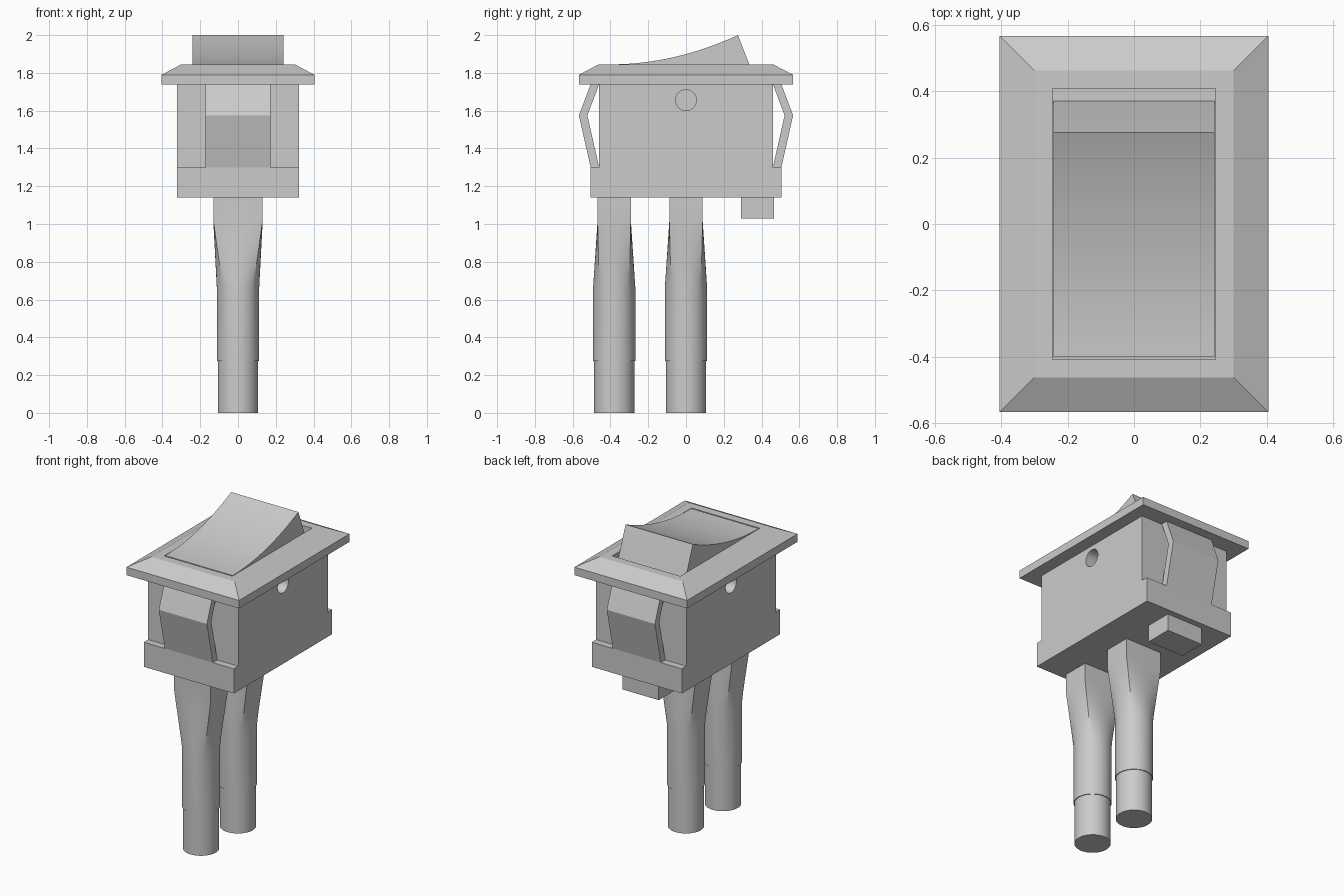
import bpy, bmesh
from math import cos, sin, pi

if "Cube" in bpy.data.objects:
    bpy.data.objects.remove(bpy.data.objects["Cube"])


def finish(name, bm, smooth=False):
    bmesh.ops.recalc_face_normals(bm, faces=bm.faces)
    me = bpy.data.meshes.new(name)
    bm.to_mesh(me)
    bm.free()
    ob = bpy.data.objects.new(name, me)
    bpy.context.collection.objects.link(ob)
    if smooth:
        bpy.ops.object.select_all(action='DESELECT')
        ob.select_set(True)
        bpy.context.view_layer.objects.active = ob
        bpy.ops.object.shade_smooth_by_angle(angle=0.45)
    return ob


def loft(name, loops, ring=False, smooth=False):
    """Skin equal-length loops; cap the ends, or join last to first."""
    bm = bmesh.new()
    rows = [[bm.verts.new(p) for p in lp] for lp in loops]
    n = len(rows[0])
    pairs = list(zip(rows, rows[1:])) + ([(rows[-1], rows[0])] if ring else [])
    for a, b in pairs:
        for i in range(n):
            j = (i + 1) % n
            bm.faces.new((a[i], a[j], b[j], b[i]))
    if not ring:
        bm.faces.new(rows[0])
        bm.faces.new(rows[-1])
    return finish(name, bm, smooth)


def extrude_x(name, profile, x0, x1, smooth=False):
    return loft(name, [[(x, y, z) for y, z in profile] for x in (x0, x1)], smooth=smooth)


def rect(hx, hy, z):
    return [(-hx, -hy, z), (hx, -hy, z), (hx, hy, z), (-hx, hy, z)]


# housing: stepped side profile
body = extrude_x("housing", [(-.505, 1.14), (.505, 1.14), (.505, 1.30), (.46, 1.30),
                             (.46, 1.74), (-.46, 1.74), (-.46, 1.30), (-.505, 1.30)],
                 -.324, .324)

# blind pivot holes in both sides
for s in (-1, 1):
    circle = [(.055 * cos(2 * pi * i / 32), 1.656 + .055 * sin(2 * pi * i / 32)) for i in range(32)]
    cutter = extrude_x("hole_cutter", circle, *sorted((s * .22, s * .40)))
    cutter.hide_render = True
    mod = body.modifiers.new("hole", 'BOOLEAN')
    mod.operation, mod.solver, mod.object = 'DIFFERENCE', 'EXACT', cutter
    bpy.ops.object.select_all(action='DESELECT')
    bpy.context.view_layer.objects.active = body
    body.select_set(True)
    bpy.ops.object.modifier_apply(modifier=mod.name)
    bpy.data.objects.remove(cutter)

# bezel frame with bevelled rim and rocker opening
bezel = loft("bezel", [rect(.405, .567, 1.738), rect(.405, .567, 1.79), rect(.30, .462, 1.845),
                       rect(.246, .408, 1.845), rect(.246, .408, 1.738)], ring=True)

# rocker with concave top
arc = []
for i in range(17):
    t = i / 16
    arc.append((-.40 + .675 * t, 1.845 + .155 * t * t))
extrude_x("rocker", arc + [(.335, 1.845), (.37, 1.74), (-.40, 1.74)], -.242, .242, smooth=True)

# bent snap clips, front and back
for name, s in (("front_clip", -1), ("back_clip", 1)):
    clip = [(.505, 1.74), (.567, 1.575), (.505, 1.30), (.46, 1.30), (.522, 1.575), (.46, 1.74)]
    bm_ob = extrude_x(name, [(s * y, z) for y, z in clip], -.173, .173)

# key block under the housing
loft("key_block", [[(x, y + .378, z) for x, y, z in rect(.13, .088, zz)] for zz in (1.03, 1.142)])


# wire sleeves: round tube blending into a rectangular collar
N = 48


def round_loop(r, cy, z):
    return [(r * cos(2 * pi * i / N + pi / 4), cy + r * sin(2 * pi * i / N + pi / 4), z) for i in range(N)]


def square_loop(hx, hy, cy, z):
    c = [(1, 1), (-1, 1), (-1, -1), (1, -1)]
    q = N // 4
    out = []
    for k in range(4):
        a, b = c[k], c[(k + 1) % 4]
        for i in range(q):
            t = i / q
            out.append((hx * (a[0] + (b[0] - a[0]) * t), cy + hy * (a[1] + (b[1] - a[1]) * t), z))
    return out


for name, cy in (("front_terminal", -.38), ("middle_terminal", 0)):
    top, low = square_loop(.131, .088, cy, 1.02), round_loop(.112, cy, .66)
    blend = []
    for k in range(6):
        t = k / 5
        blend.append([tuple(p + (q - p) * t for p, q in zip(a, b)) for a, b in zip(low, top)])
    loft(name, [round_loop(.107, cy, 0), round_loop(.107, cy, .275), round_loop(.112, cy, .275)]
         + blend + [square_loop(.131, .088, cy, 1.142)], smooth=True)
